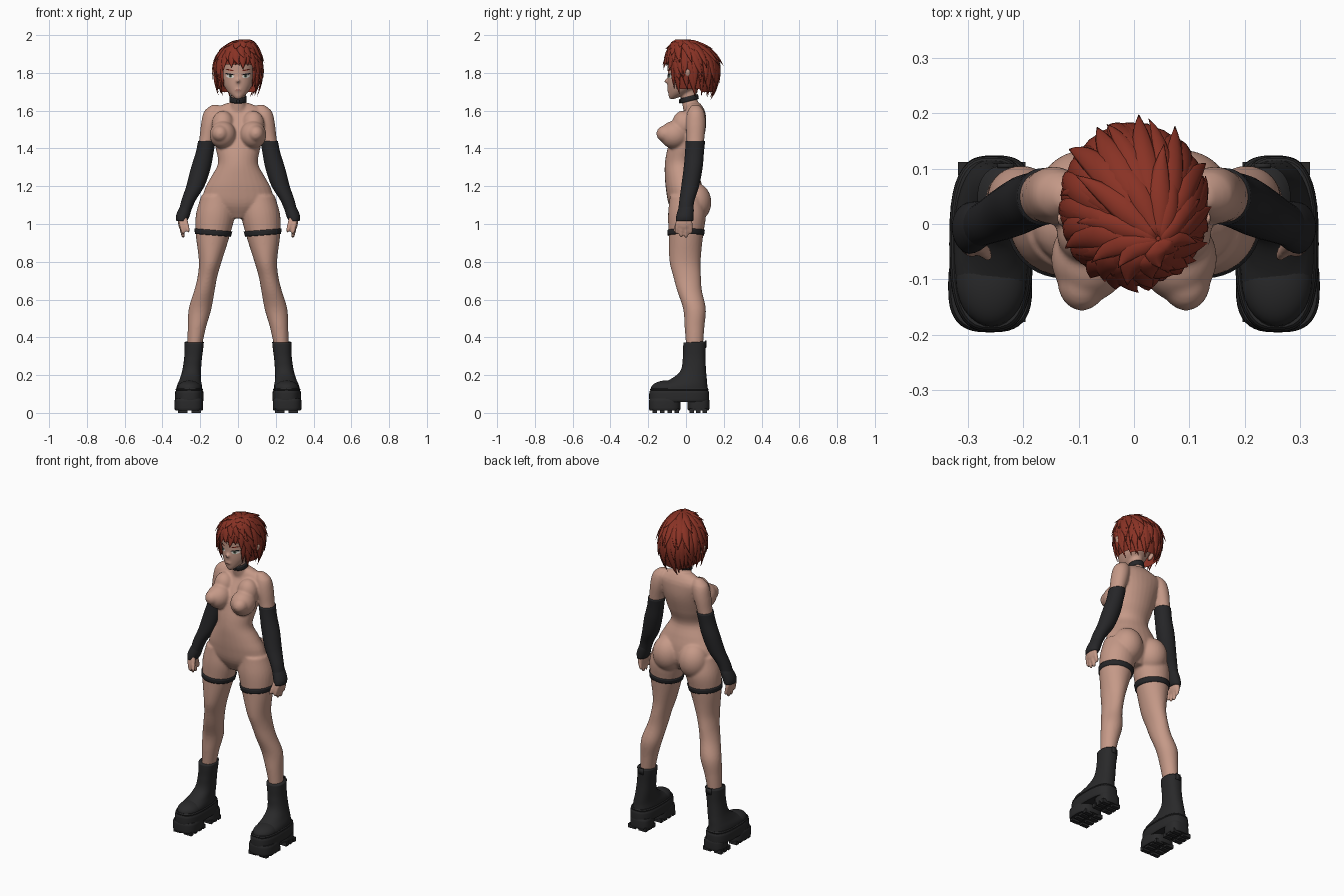
import bpy, bmesh, math, random
from mathutils import Vector, Matrix

if "Cube" in bpy.data.objects:
    bpy.data.objects.remove(bpy.data.objects["Cube"])
random.seed(4)

def mat(name, rgb):
    m = bpy.data.materials.new(name)
    m.diffuse_color = (*rgb, 1)
    m.use_nodes = True
    m.node_tree.nodes["Principled BSDF"].inputs["Base Color"].default_value = m.diffuse_color
    return m

SKIN = mat("skin", (.56, .32, .245))
HAIR = mat("red_hair", (.25, .032, .018))
CLOTH = mat("black_cloth", (.019, .019, .021))
BOOT = mat("boot_black", (.022, .022, .023))
WHITE = mat("eye_white", (.7, .66, .62))
IRIS = mat("iris", (.12, .16, .10))
LIP = mat("lip", (.30, .10, .08))

def finish(bm, name, material, smooth=True):
    bmesh.ops.recalc_face_normals(bm, faces=bm.faces)
    me = bpy.data.meshes.new(name)
    bm.to_mesh(me)
    bm.free()
    me.materials.append(material)
    for p in me.polygons:
        p.use_smooth = smooth
    ob = bpy.data.objects.new(name, me)
    bpy.context.collection.objects.link(ob)
    return ob

def at(rings, z):
    """Smoothly interpolate rings (z, cx, cy, rx, ry) at height z."""
    r = sorted(rings)
    z = min(max(z, r[0][0]), r[-1][0])
    i = max(k for k in range(len(r) - 1) if r[k][0] <= z)
    a, b = r[i], r[i + 1]
    p, q = r[max(i - 1, 0)], r[min(i + 2, len(r) - 1)]
    h = b[0] - a[0]
    t = (z - a[0]) / h
    out = []
    for k in range(1, 5):
        ma = (b[k] - p[k]) / (b[0] - p[0]) * h
        mb = (q[k] - a[k]) / (q[0] - a[0]) * h
        out.append((2*t**3 - 3*t*t + 1)*a[k] + (t**3 - 2*t*t + t)*ma
                   + (3*t*t - 2*t**3)*b[k] + (t**3 - t*t)*mb)
    return out

def skin_rings(bm, loops):
    """Bridge a list of point loops and cap both ends."""
    vs = [[bm.verts.new(p) for p in l] for l in loops]
    n = len(vs[0])
    for a, b in zip(vs, vs[1:]):
        for i in range(n):
            bm.faces.new((a[i], a[(i+1) % n], b[(i+1) % n], b[i]))
    bm.faces.new(vs[0][::-1])
    bm.faces.new(vs[-1])

def loft(bm, rings, side=1, z0=None, z1=None, steps=30, grow=0, power=2, n=28, tilt=(0, 0)):
    zs = [r[0] for r in rings]
    z0 = min(zs) if z0 is None else z0
    z1 = max(zs) if z1 is None else z1
    loops = []
    for k in range(steps + 1):
        z = z0 + (z1 - z0) * k / steps
        cx, cy, rx, ry = at(rings, z)
        loop = []
        for i in range(n):
            c, s = math.cos(math.tau*i/n), math.sin(math.tau*i/n)
            dx = math.copysign(abs(c)**(2/power), c) * (rx + grow)
            dy = math.copysign(abs(s)**(2/power), s) * (ry + grow)
            loop.append((side*cx + dx, cy + dy, z + tilt[0]*side*dx + tilt[1]*dy))
        loops.append(loop)
    skin_rings(bm, loops)

def ball(bm, c, r, rot=Matrix()):
    m = Matrix.Translation(c) @ rot @ Matrix.Diagonal((*r, 1))
    bmesh.ops.create_uvsphere(bm, u_segments=28, v_segments=18, radius=1, matrix=m)

def box(bm, c, s):
    bmesh.ops.create_cube(bm, size=1, matrix=Matrix.Translation(c) @ Matrix.Diagonal((*s, 1)))

# Cross-sections: z, centre x, centre y, half width, half depth
TORSO = [(1.03, 0, 0, .06, .05), (1.10, 0, 0, .18, .09), (1.18, 0, -.008, .178, .098),
         (1.25, 0, -.02, .142, .092), (1.32, 0, -.03, .106, .082), (1.40, 0, -.01, .118, .088),
         (1.50, 0, .02, .135, .084), (1.58, 0, .045, .15, .06), (1.61, 0, .045, .13, .05), (1.64, 0, .04, .06, .035)]
LEG = [(.33, .232, .045, .036, .043), (.45, .218, .045, .048, .052), (.55, .201, .045, .06, .06),
       (.65, .177, .018, .054, .066), (.72, .162, .006, .052, .073), (.80, .147, -.005, .06, .082),
       (.95, .132, 0, .092, .092), (1.05, .12, .005, .103, .10), (1.15, .11, 0, .085, .085)]
ARM = [(1.03, .292, -.006, .024, .034), (1.12, .264, .004, .032, .035), (1.20, .226, .022, .043, .042),
       (1.30, .196, .038, .047, .045), (1.38, .176, .045, .042, .045), (1.45, .163, .05, .042, .047),
       (1.54, .145, .052, .049, .052), (1.60, .132, .052, .045, .042), (1.63, .12, .05, .02, .02)]
NECK = [(1.58, 0, .04, .06, .05), (1.66, 0, .018, .039, .042), (1.78, 0, .01, .045, .05)]
HEAD = [(1.662, 0, -.074, .012, .014), (1.675, 0, -.06, .03, .032), (1.70, 0, -.035, .055, .06),
        (1.74, 0, -.01, .078, .088), (1.80, 0, .01, .09, .107), (1.87, 0, .02, .095, .115),
        (1.93, 0, .02, .07, .085), (1.95, 0, .02, .03, .04)]

# Body: overlapping volumes fused by a voxel remesh
bm = bmesh.new()
loft(bm, TORSO)
loft(bm, NECK)
loft(bm, HEAD)
ball(bm, (0, -.099, 1.757), (.009, .019, .012))
ball(bm, (0, -.092, 1.71), (.018, .010, .009))
for s in (-1, 1):
    loft(bm, LEG, s, steps=50)
    loft(bm, ARM, s, steps=40)
    ball(bm, (s*.08, -.062, 1.472), (.070, .078, .073))
    ball(bm, (s*.094, -.105, 1.478), (.044, .052, .045))
    ball(bm, (s*.08, -.015, 1.525), (.06, .06, .075))
    ball(bm, (s*.088, .044, 1.115), (.09, .09, .105))
    ball(bm, (s*.118, .01, 1.785), (.012, .02, .042), Matrix.Rotation(s*.5, 4, 'Y'))
    # palm, fingers and thumb
    ball(bm, (s*.297, -.010, 1.015), (.021, .043, .05))
    for k, tip in enumerate((.945, .928, .925, .945)):
        y = -.044 + .022*k
        loft(bm, [(tip, s*s*.287, y*1.15, .006, .006), (tip + .012, .291, y*1.15, .0105, .0105),
                  (1.01, .302, y, .013, .013)], s, steps=8, n=12)
    loft(bm, [(.955, .262, -.058, .007, .008), (.97, .265, -.056, .011, .011),
              (1.04, .285, -.03, .015, .016)], s, steps=8, n=12)
body = finish(bm, "body", SKIN)
rm = body.modifiers.new("fuse", 'REMESH')
rm.mode, rm.voxel_size, rm.use_smooth_shade = 'VOXEL', .0065, True
sm = body.modifiers.new("soften", 'SMOOTH')
sm.factor, sm.iterations = .5, 6

# Gloves, thigh bands, choker
for s, tag in ((-1, "right"), (1, "left")):
    bm = bmesh.new()
    loft(bm, ARM, s, 1.035, 1.44, 40, .005)
    loft(bm, [(1.015, .298, -.008, .028, .046), (1.04, .293, -.006, .036, .046),
              (1.08, .28, 0, .034, .041), (1.10, .272, .002, .030, .036)], s, steps=10)
    finish(bm, tag + "_glove", CLOTH)
    bm = bmesh.new()
    loft(bm, LEG, s, .94, .968, 3, .005, n=40, tilt=(.08, 0))
    bpy.context.view_layer.objects.active = finish(bm, tag + "_thigh_band", CLOTH)
bm = bmesh.new()
loft(bm, NECK, 1, 1.65, 1.676, 3, .006, n=40, tilt=(0, .25))
ball(bm, (0, -.032, 1.65), (.008, .006, .011))
finish(bm, "choker", CLOTH)

# Platform boots
SHAFT = [(.11, .258, -.036, .069, .153), (.145, .257, -.034, .066, .146), (.175, .253, .005, .057, .105),
         (.22, .246, .036, .05, .07), (.29, .238, .043, .047, .06), (.35, .233, .045, .05, .06),
         (.375, .232, .046, .051, .06)]
for s, tag in ((-1, "right"), (1, "left")):
    bm = bmesh.new()
    loft(bm, SHAFT, s, steps=30, power=2.3, n=36, tilt=(0, .06))
    ball(bm, (s*.258, -.10, .13), (.064, .085, .042))
    box(bm, (s*.232, .105, .365), (.03, .008, .035))
    finish(bm, tag + "_boot_upper", BOOT)
    bm = bmesh.new()
    for z0, z1, x, y, rx, ry in ((.058, .118, .258, -.036, .075, .158), (.012, .075, .260, -.112, .075, .083),
                                 (.012, .075, .252, .066, .062, .057), (.118, .130, .258, -.036, .072, .155)):
        loft(bm, [(z0, x, y, rx - .004, ry - .004), (z0 + .005, x, y, rx, ry), (z1 - .005, x, y, rx, ry),
                  (z1, x, y, rx - .004, ry - .004)], s, steps=8, power=2.8, n=40)
    for y in (-.165, -.125, -.085, -.05, .03, .065, .10):  # tread lugs
        for dx in (-.036, .036):
            box(bm, (s*(.257 + dx), y, .012), (.05, .024, .024))
    ob = finish(bm, tag + "_boot_sole", BOOT)
    bpy.ops.object.select_all(action='DESELECT')
    ob.select_set(True)
    bpy.context.view_layer.objects.active = ob
    bpy.ops.object.shade_smooth_by_angle(angle=math.radians(35))

# Hair: angle a runs round the head (0 = front), t runs down from the crown
def hair_pt(a, t, s=1.0):
    if t < math.pi/2:
        r, z = math.sin(t), math.cos(t)
    else:
        u = t - math.pi/2
        r, z = 1 - .28*u*u, -u
    w = max(0, 1 - r) if t < math.pi/2 else 0
    return Vector((math.sin(a)*r*.126*s + .045*w, .032 - math.cos(a)*r*.143*s - .06*w, 1.822 + z*.153*(s if z > 0 else 1)))

def hair_end(a):
    a = abs((a + math.pi) % math.tau - math.pi)
    k = min(max((a - .62) / .4, 0), 1)
    return 1.42 + k*k*(3 - 2*k)*.85 + (.1 if a > 2 else 0)

bm = bmesh.new()
N, M = 56, 18
grid = [[bm.verts.new(hair_pt(math.tau*i/N, .02 + (hair_end(math.tau*i/N) - .02)*j/M, .97))
         for j in range(M + 1)] for i in range(N)]
for i in range(N):
    for j in range(M):
        bm.faces.new((grid[i][j], grid[i][j+1], grid[(i+1) % N][j+1], grid[(i+1) % N][j]))
bm.faces.new([g[0] for g in grid])
finish(bm, "hair_cap", HAIR)

def lock(bm, a, t0, t1, width, flick, sweep):
    loops, steps = [], 11
    for k in range(steps + 1):
        f = k / steps
        s = .985 + flick*f**3
        ang, t = a + sweep*f*f, t0 + (t1 - t0)*f
        p = hair_pt(ang, t, s)
        along = (hair_pt(ang + sweep*.02, t + .02, s) - p).normalized()
        across = (hair_pt(ang + .02, t, s) - hair_pt(ang - .02, t, s)).normalized()
        nrm = along.cross(across).normalized()
        w = width*max(.03, (min(1, .35 + 1.6*f)) * (1 - f**2.6))
        loops.append([p + across*w*math.cos(q) + nrm*w*.42*math.sin(q)
                      for q in (math.tau*i/8 for i in range(8))])
    skin_rings(bm, loops)

bm = bmesh.new()
for count, depth, start, width, flick in ((30, 1.08, .75, .025, .10), (24, .86, .45, .027, .13),
                                          (19, .64, .2, .027, .17), (11, .42, .03, .024, .16)):
    for i in range(count):
        a = math.tau*(i + random.uniform(-.3, .3)) / count
        t1 = hair_end(a)*depth*random.uniform(.93, 1.05)
        lock(bm, a, start, t1, width*random.uniform(.85, 1.15), flick*random.uniform(.4, 1.2), random.uniform(-.1, .35))
for a in (-.95, -.8, .8, .95):  # locks framing the face
    lock(bm, a, .9, 2.25, .02, .02, -.08 if a > 0 else .08)
finish(bm, "hair_locks", HAIR)

# Face details: thin plates following the face
def plate(name, material, shapes, lift):
    bm = bmesh.new()
    for cx, cz, rx, rz, rot in shapes:
        for s in ((-1, 1) if cx else (1,)):
            def proj(u, v):
                x = cx + u*math.cos(rot) - v*math.sin(rot)
                z = cz + u*math.sin(rot) + v*math.cos(rot)
                _, cy, hx, hy = at(HEAD, z)
                return (s*x, cy - hy*math.sqrt(max(0, 1 - (x/hx)**2)) - lift, z)
            mid = bm.verts.new(proj(0, 0))
            rim = [bm.verts.new(proj(rx*math.cos(math.tau*i/20), rz*math.sin(math.tau*i/20))) for i in range(20)]
            for i in range(20):
                bm.faces.new((mid, rim[i], rim[(i+1) % 20]) if s > 0 else (mid, rim[(i+1) % 20], rim[i]))
    finish(bm, name, material, False)

plate("eye_whites", WHITE, [(.042, 1.783, .021, .010, .12)], .002)
plate("irises", IRIS, [(.040, 1.784, .009, .0095, 0)], .003)
plate("lashes", CLOTH, [(.043, 1.793, .025, .0035, .16), (.040, 1.784, .004, .005, 0)], .004)
plate("brows", HAIR, [(.043, 1.815, .024, .0035, .2)], .004)
plate("mouth", LIP, [(0, 1.709, .014, .003, 0)], .008)
